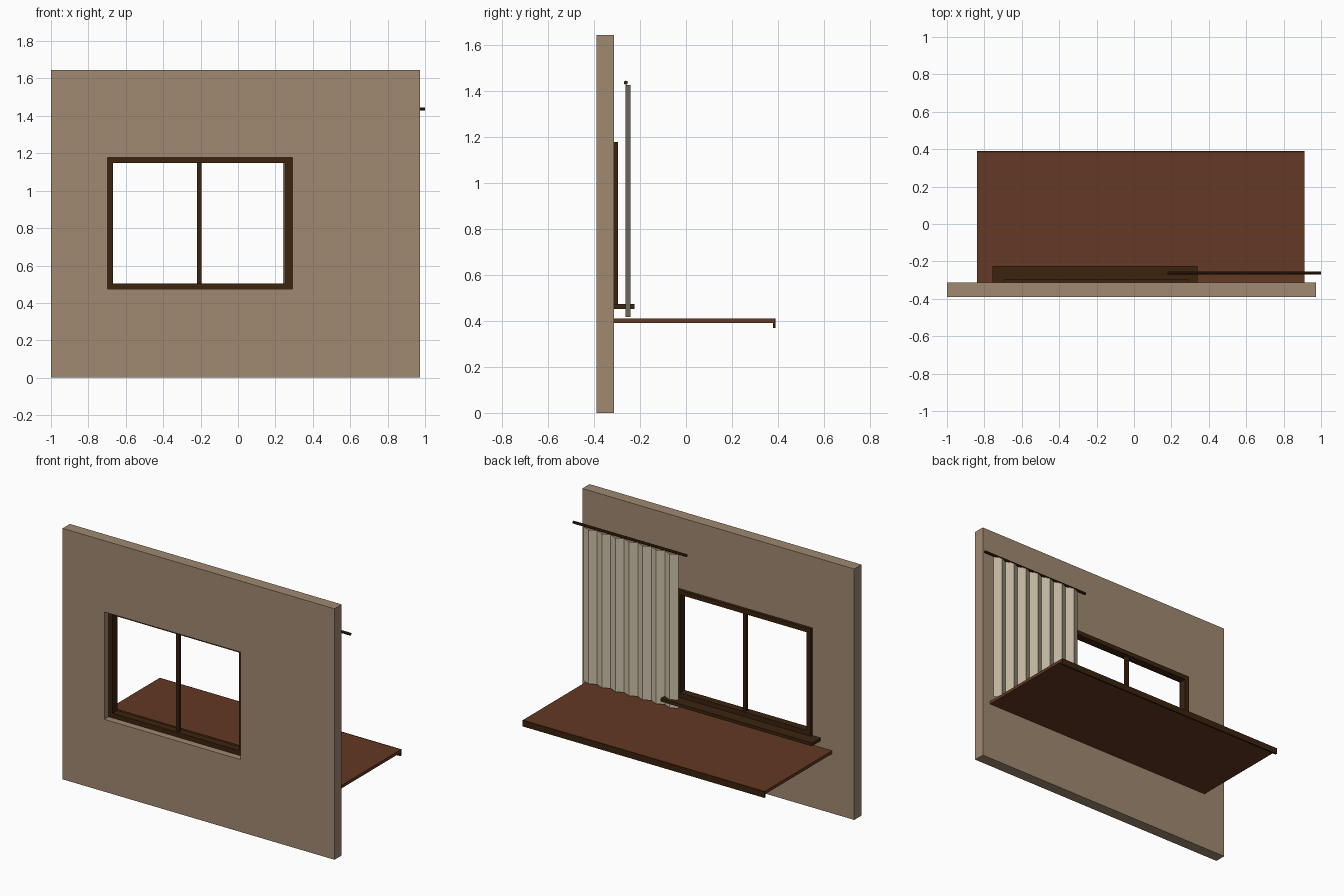
import bpy, bmesh, math

if "Cube" in bpy.data.objects:
    bpy.data.objects.remove(bpy.data.objects["Cube"])


def material(name, r, g, b):
    lin = lambda c: ((c / 255 + 0.055) / 1.055) ** 2.4
    m = bpy.data.materials.new(name)
    m.diffuse_color = (lin(r), lin(g), lin(b), 1)
    m.use_nodes = True
    m.node_tree.nodes["Principled BSDF"].inputs["Base Color"].default_value = m.diffuse_color
    return m


plaster = material("plaster", 160, 137, 113)
dark_wood = material("dark wood", 59, 35, 15)
red_wood = material("red wood", 100, 56, 35)
cloth = material("cloth", 204, 193, 168)


def make(name, bm, mat):
    bmesh.ops.recalc_face_normals(bm, faces=bm.faces)
    me = bpy.data.meshes.new(name)
    bm.to_mesh(me)
    bm.free()
    me.materials.append(mat)
    ob = bpy.data.objects.new(name, me)
    bpy.context.collection.objects.link(ob)
    return ob


def box(name, x, y, z, mat):
    bm = bmesh.new()
    bmesh.ops.create_cube(bm, size=1)
    for v in bm.verts:
        v.co = [a[0] if c < 0 else a[1] for a, c in zip((x, y, z), v.co)]
    return make(name, bm, mat)


def ring(name, outer, inner, y, mat):
    """Rectangular plate with a rectangular opening; rectangles are x0, x1, z0, z1."""
    bm = bmesh.new()
    loops = []
    for x0, x1, z0, z1 in (outer, inner):
        for d in y:
            loops.append([bm.verts.new((px, d, pz)) for px, pz in
                          ((x0, z0), (x1, z0), (x1, z1), (x0, z1))])
    of, ob, nf, nb = loops
    for a, b in ((of, nf), (ob, nb), (of, ob), (nf, nb)):
        for i in range(4):
            j = (i + 1) % 4
            bm.faces.new((a[i], a[j], b[j], b[i]))
    return make(name, bm, mat)


# Wall with window opening
opening = (-0.697, 0.291, 0.474, 1.178)
ring("wall", (-1, 0.972, 0, 1.645), opening, (-0.389, -0.314), plaster)

# Window frame, centre bar and sill
ring("window_frame", opening, (-0.667, 0.249, 0.505, 1.148), (-0.345, -0.296), dark_wood)
box("window_mullion", (-0.219, -0.195), (-0.33, -0.31), (0.505, 1.148), dark_wood)
box("window_sill", (-0.756, 0.34), (-0.314, -0.224), (0.452, 0.473), dark_wood)

# Desk shelf with front lip
box("shelf", (-0.84, 0.912), (-0.314, 0.382), (0.391, 0.411), red_wood)
box("shelf_lip", (-0.84, 0.912), (0.378, 0.389), (0.37, 0.411), dark_wood)

# Curtain rod
bpy.ops.mesh.primitive_cylinder_add(vertices=8, radius=0.009, depth=0.822,
                                    location=(0.589, -0.262, 1.437),
                                    rotation=(0, math.pi / 2, 0))
rod = bpy.context.object
rod.name = "curtain_rod"
rod.data.materials.append(dark_wood)

# Pleated curtain: zigzag sheet
bm = bmesh.new()
folds, x0, x1 = 14, 0.24, 0.926
columns = []
for i in range(folds + 1):
    px = x0 + (x1 - x0) * i / folds
    py = -0.241 if i % 2 else -0.263
    columns.append([bm.verts.new((px, py, pz)) for pz in (0.418, 1.427)])
for a, b in zip(columns, columns[1:]):
    bm.faces.new((b[0], a[0], a[1], b[1]))
make("curtain", bm, cloth)
